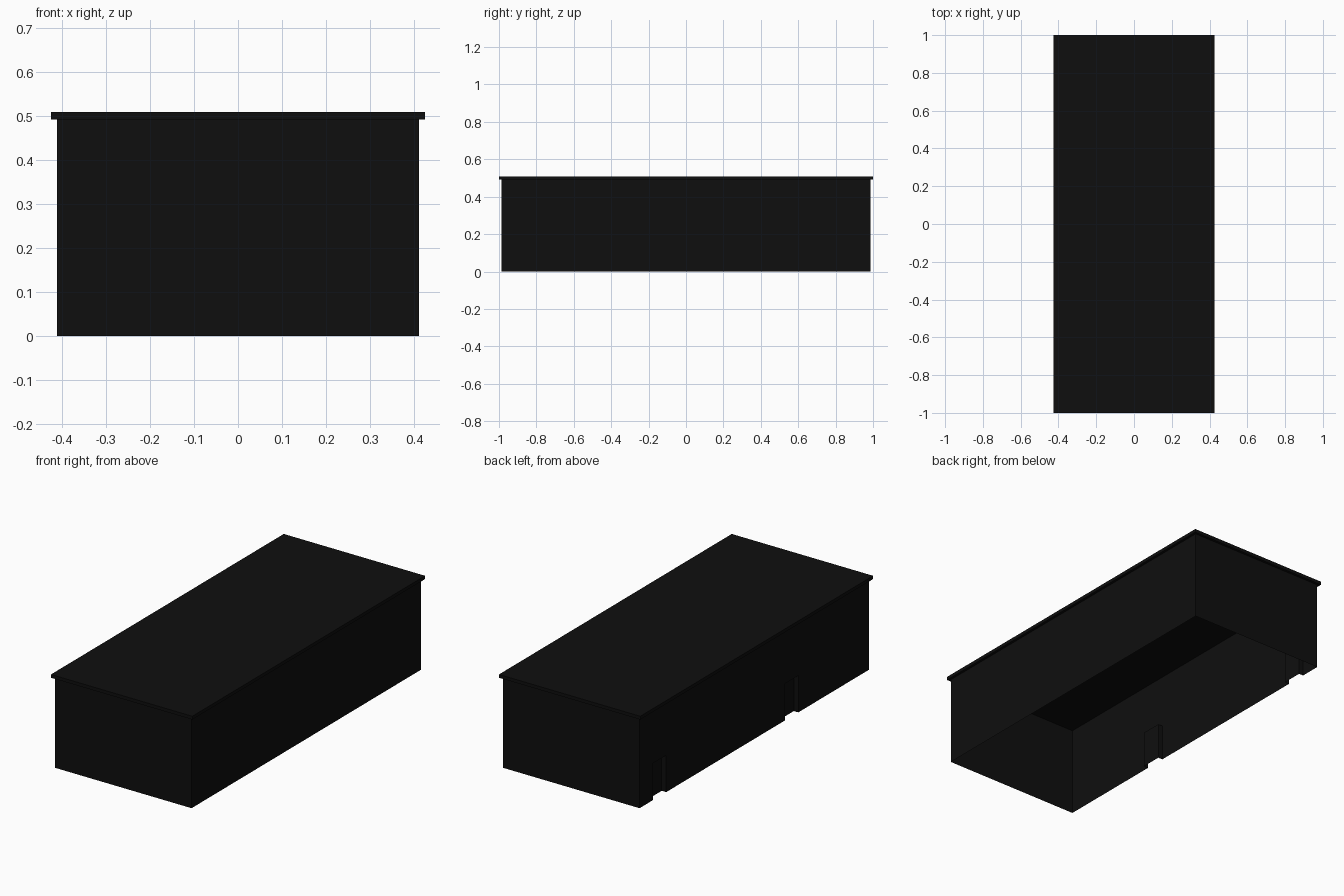
import bpy, bmesh

if "Cube" in bpy.data.objects:
    bpy.data.objects.remove(bpy.data.objects["Cube"])

black = bpy.data.materials.new("near_black")
black.diffuse_color = (0.0045, 0.0045, 0.0045, 1)
black.use_nodes = True
black.node_tree.nodes["Principled BSDF"].inputs["Base Color"].default_value = black.diffuse_color

W, L, H = 0.411, 0.986, 0.491        # wall half width, half length, height
TOP = 0.509                          # top of the roof slab
DOORS = [(-0.378, -0.262), (0.757, 0.872)]
DEPTH, DOOR_H = 0.027, 0.20


def make_object(name, build):
    bm = bmesh.new()
    build(bm)
    bmesh.ops.remove_doubles(bm, verts=bm.verts, dist=1e-5)
    mesh = bpy.data.meshes.new(name)
    bm.to_mesh(mesh)
    bm.free()
    mesh.materials.append(black)
    ob = bpy.data.objects.new(name, mesh)
    bpy.context.collection.objects.link(ob)
    return ob


def quad(bm, *pts):
    bm.faces.new([bm.verts.new(p) for p in pts])


def wall(bm, a, b, z0, z1):
    """Vertical sheet from plan point a to plan point b, facing right of travel."""
    quad(bm, (*a, z0), (*b, z0), (*b, z1), (*a, z1))


# Thin outer walls, open underneath, with two recessed doorways on the left
def build_walls(bm):
    wall(bm, (-W, -L), (W, -L), 0, H)
    wall(bm, (W, -L), (W, L), 0, H)
    wall(bm, (W, L), (-W, L), 0, H)
    y = L
    for y0, y1 in reversed(DOORS):
        wall(bm, (-W, y), (-W, y1), 0, H)
        wall(bm, (-W, y1), (-W, y0), DOOR_H, H)
        y = y0
    wall(bm, (-W, y), (-W, -L), 0, H)


# Recessed door: two jambs, door panel and lintel underside
def build_doors(bm):
    xi = -W + DEPTH
    for y0, y1 in DOORS:
        wall(bm, (-W, y1), (xi, y1), 0, DOOR_H)
        wall(bm, (xi, y1), (xi, y0), 0, DOOR_H)
        wall(bm, (xi, y0), (-W, y0), 0, DOOR_H)
        quad(bm, (-W, y0, DOOR_H), (-W, y1, DOOR_H), (xi, y1, DOOR_H), (xi, y0, DOOR_H))


# Overhanging roof slab
def build_roof(bm):
    bmesh.ops.create_cube(bm, size=1)
    for v in bm.verts:
        v.co = (v.co.x * 0.85, v.co.y * 2.0, (H + TOP) / 2 + v.co.z * (TOP - H))


make_object("walls", build_walls)
make_object("recessed_doors", build_doors)
make_object("roof_slab", build_roof)
